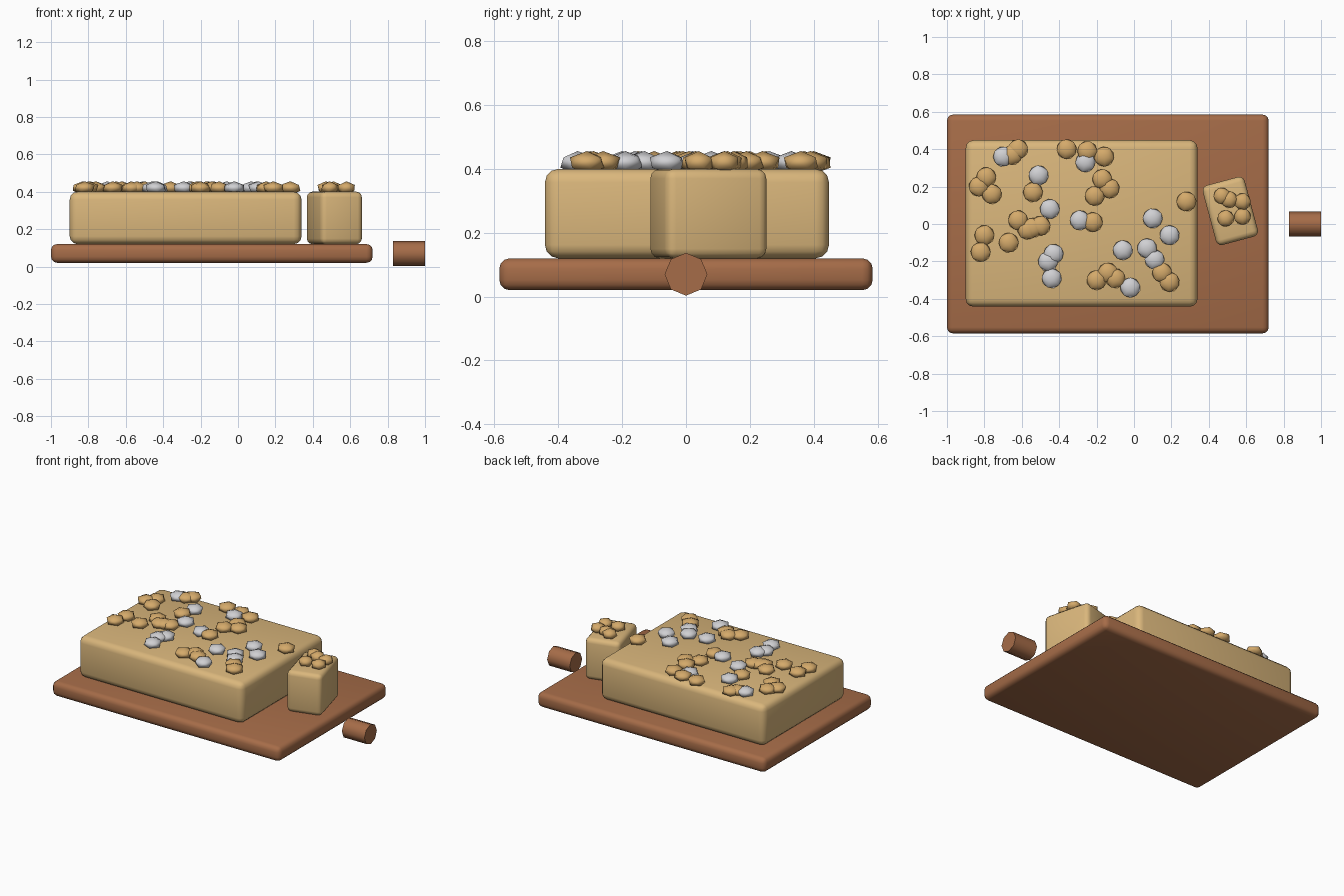
import bpy
import math
import random

random.seed(4)
if "Cube" in bpy.data.objects:
    bpy.data.objects.remove(bpy.data.objects["Cube"], do_unlink=True)


def material(name, color):
    mat = bpy.data.materials.new(name)
    mat.use_nodes = True
    mat.diffuse_color = (*color, 1)
    mat.node_tree.nodes["Principled BSDF"].inputs["Base Color"].default_value = (*color, 1)
    return mat


wood = material("brown wood", (0.38, 0.15, 0.065))
cake = material("golden cake", (0.70, 0.47, 0.20))
toasted = material("toasted nut", (0.66, 0.40, 0.145))
pale = material("pale nut", (0.63, 0.63, 0.65))


def finish(name, mat, angle=math.pi):
    obj = bpy.context.object
    obj.name = name
    obj.data.materials.append(mat)
    bpy.ops.object.shade_smooth_by_angle(angle=angle)
    return obj


def rounded_block(name, center, size, bevel, mat, turn=0.0):
    bpy.ops.mesh.primitive_cube_add(size=1, location=center)
    obj = bpy.context.object
    obj.scale = size
    bpy.ops.object.transform_apply(location=False, rotation=False, scale=True)
    obj.rotation_euler.z = turn
    mod = obj.modifiers.new("rounded edges", "BEVEL")
    mod.width = bevel
    mod.segments = 3
    bpy.ops.object.modifier_apply(modifier=mod.name)
    return finish(name, mat)


# Serving board and its handle
rounded_block("serving_board", (-0.14, 0, 0.07), (1.72, 1.17, 0.1), 0.033, wood)
bpy.ops.mesh.primitive_cylinder_add(vertices=8, radius=0.067, depth=0.17,
                                    location=(0.915, 0, 0.07),
                                    rotation=(0, math.pi / 2, 0))
finish("board_handle", wood, math.radians(60))

# Cake and the slice cut from it
rounded_block("cake", (-0.28, 0.003, 0.26), (1.24, 0.89, 0.28), 0.042, cake)
rounded_block("cake_slice", (0.515, 0.07, 0.26), (0.232, 0.33, 0.28), 0.03, cake,
              math.radians(15))

# Nuts scattered on top
toasted_spots = [
    (-.62, .4), (-.65, .37), (-.79, .25), (-.83, .2), (-.76, .16), (-.54, .17),
    (-.36, .4), (-.25, .39), (-.16, .36), (-.17, .24), (-.13, .19), (-.21, .15),
    (-.22, .01), (-.62, .02), (-.5, -.01), (-.54, -.02), (-.57, -.03), (-.67, -.1),
    (-.8, -.06), (-.82, -.15), (.28, .12), (.15, -.26), (.19, -.31), (-.2, -.3),
    (-.14, -.26), (-.1, -.29)]
pale_spots = [
    (-.7, .36), (-.51, .26), (-.26, .33), (-.45, .08), (-.29, .02), (.1, .03),
    (.19, -.06), (-.06, -.14), (.07, -.13), (.11, -.19), (-.43, -.16), (-.46, -.2),
    (-.44, -.29), (-.02, -.34)]
slice_spots = [(.47, .15), (.51, .13), (.58, .12), (.49, .03), (.58, .04)]

for label, spots, mat in (("toasted_nut", toasted_spots, toasted),
                          ("pale_nut", pale_spots, pale),
                          ("slice_nut", slice_spots, toasted)):
    size = 0.05 if label == "slice_nut" else 0.06
    for i, (x, y) in enumerate(spots, 1):
        bpy.ops.mesh.primitive_ico_sphere_add(subdivisions=1, radius=size,
                                              location=(x, y, 0.42))
        nut = finish(f"{label}_{i}", mat)
        nut.scale.z = 0.036 / size
        nut.rotation_euler.z = random.uniform(0, math.tau)
